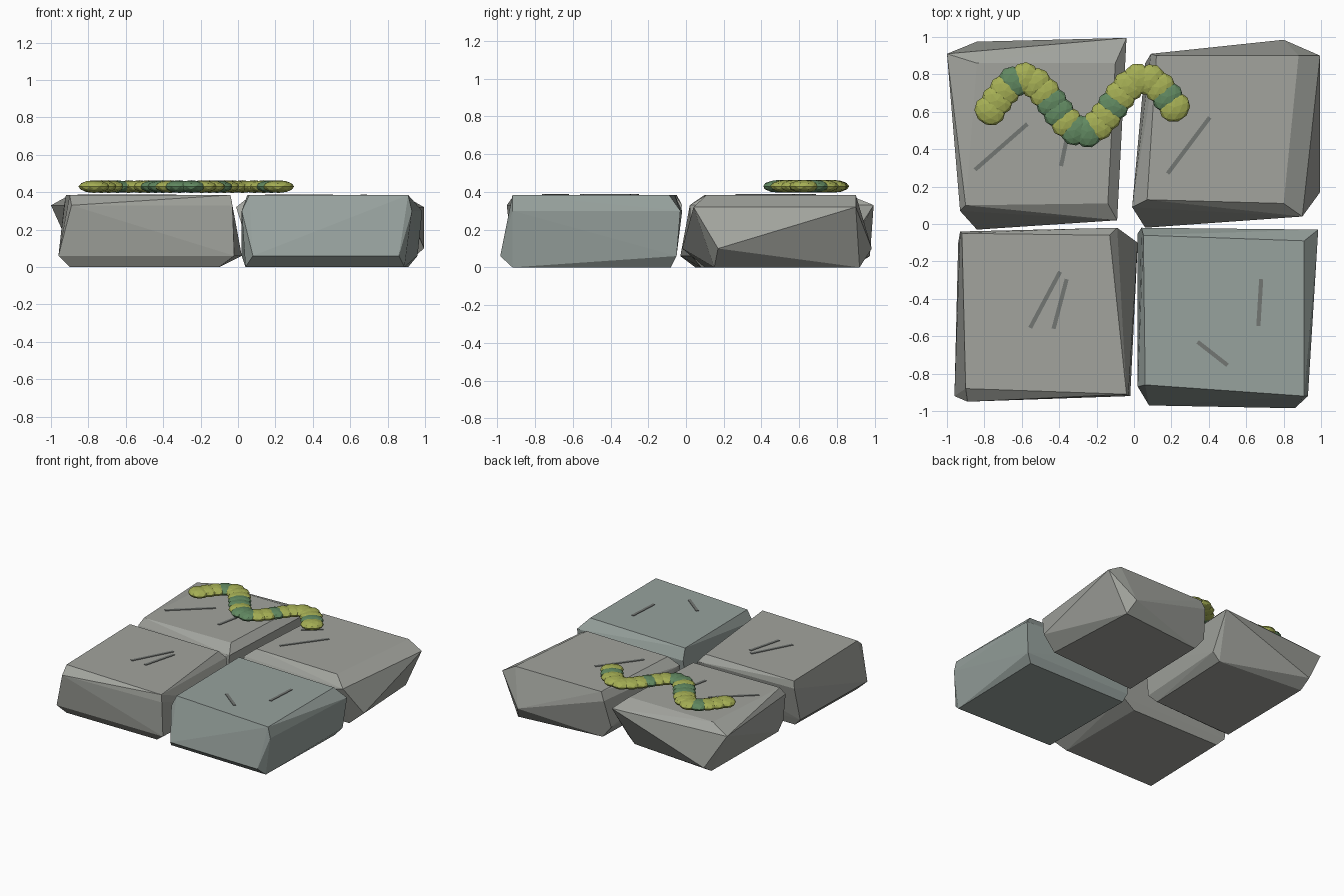
import bpy, bmesh, math
from mathutils import Vector, Matrix

if "Cube" in bpy.data.objects:
    bpy.data.objects.remove(bpy.data.objects["Cube"])

TOP = 0.385


def material(name, rgb):
    m = bpy.data.materials.new(name)
    m.diffuse_color = (*rgb, 1)
    m.use_nodes = True
    m.node_tree.nodes["Principled BSDF"].inputs["Base Color"].default_value = m.diffuse_color
    return m


def add_object(name, bm, mats):
    bmesh.ops.recalc_face_normals(bm, faces=bm.faces)
    me = bpy.data.meshes.new(name)
    bm.to_mesh(me)
    bm.free()
    for m in mats:
        me.materials.append(m)
    ob = bpy.data.objects.new(name, me)
    bpy.context.collection.objects.link(ob)
    return ob


warm = material("warm_stone", (0.36, 0.37, 0.34))
cool = material("cool_stone", (0.31, 0.36, 0.34))
crack = material("crack", (0.17, 0.18, 0.17))
lime = material("lime_moss", (0.38, 0.43, 0.09))
green = material("green_moss", (0.12, 0.25, 0.12))


# Chiselled stone: convex hull of base, lower rim, upper rim and top outlines
def stone(name, mat, rings, heights=(0, 0.06, 0.33, TOP)):
    bm = bmesh.new()
    for ring, z in zip(rings, heights):
        for x, y in ring:
            bm.verts.new((x, y, z))
    res = bmesh.ops.convex_hull(bm, input=bm.verts)
    junk = {g for g in res["geom_interior"] + res["geom_unused"]
            if isinstance(g, bmesh.types.BMVert)}
    bmesh.ops.delete(bm, geom=list(junk), context='VERTS')
    bmesh.ops.dissolve_limit(bm, angle_limit=0.03, verts=bm.verts, edges=bm.edges)
    add_object(name, bm, [mat])


stone("stone_front_left", warm, (
    ((-.90, -.88), (-.10, -.88), (-.10, -.12), (-.88, -.12)),
    ((-.96, -.92), (-.02, -.92), (.02, -.10), (-.94, -.10)),
    ((-.89, -.95), (-.03, -.92), (-.09, -.02), (-.93, -.04)),
    ((-.90, -.88), (-.04, -.91), (-.13, -.06), (-.92, -.05))))
stone("stone_front_right", cool, (
    ((.04, -.90), (.89, -.92), (.91, -.08), (.04, -.08)),
    ((.08, -.97), (.86, -.985), (.96, -.05), (.02, -.05)),
    ((.02, -.87), (.93, -.92), (.985, -.03), (.04, -.02)),
    ((.06, -.86), (.91, -.92), (.91, -.09), (.05, -.06))), (0, .06, .3, TOP))
stone("stone_back_left", warm, (
    ((-.85, .05), (-.15, .08), (-.12, .82), (-.84, .88)),
    ((-.84, -.03), (-.11, .03), (-.06, .82), (-.84, .975)),
    ((-.93, .07), (-.09, .02), (-.04, .995), (-1.0, .91)),
    ((-.90, .10), (-.14, .11), (-.10, .86), (-.84, .86))))
stone("stone_back_right", warm, (
    ((.12, .10), (.88, .15), (.84, .92), (.14, .85)),
    ((.06, -.02), (.995, .17), (.80, .985), (.06, .86)),
    ((-.01, .09), (.90, .04), (.995, .90), (.09, .91)),
    ((.07, .13), (.80, .11), (.88, .90), (.12, .90))), (0, .1, .32, TOP))

# Thin scratches on the stone tops
scratches = ((-.85, .29, -.57, .535), (-.39, .31, -.34, .55),
             (-.555, -.555, -.395, -.255), (-.43, -.56, -.36, -.295),
             (.34, -.63, .50, -.755), (.68, -.295, .665, -.545),
             (.18, .27, .405, .57), (.15, .58, .28, .68))
bm = bmesh.new()
for x0, y0, x1, y1 in scratches:
    M = (Matrix.Translation(((x0 + x1) / 2, (y0 + y1) / 2, TOP))
         @ Matrix.Rotation(math.atan2(y1 - y0, x1 - x0), 4, 'Z')
         @ Matrix.Diagonal((math.hypot(x1 - x0, y1 - y0), .022, .008, 1)))
    bmesh.ops.create_cube(bm, size=1, matrix=M)
add_object("scratches", bm, [crack])


# Winding moss strand: flattened faceted lumps along a wave
def wave(x):
    return Vector((x, .635 + .145 * math.cos(math.tau * (x - .05) / .64), .43))


path = [wave(-.77 + 1.02 * i / 400) for i in range(401)]
spacing, travelled, spots = .064, 0, [path[0]]
for a, b in zip(path, path[1:]):
    travelled += (b - a).length
    if travelled >= spacing:
        spots.append(b)
        travelled = 0

bm = bmesh.new()
for i, p in enumerate(spots):
    d = wave(p.x + .01) - wave(p.x - .01)
    M = (Matrix.Translation(p) @ Matrix.Rotation(math.atan2(d.y, d.x), 4, 'Z')
         @ Matrix.Diagonal((.078, .086, .034, 1)))
    before = len(bm.faces)
    bmesh.ops.create_icosphere(bm, subdivisions=2, radius=1, matrix=M)
    bm.faces.ensure_lookup_table()
    for f in bm.faces[before:]:
        f.material_index = int(i in (3, 7, 8, 10, 11, 14, 20))
add_object("moss_strand", bm, [lime, green])
